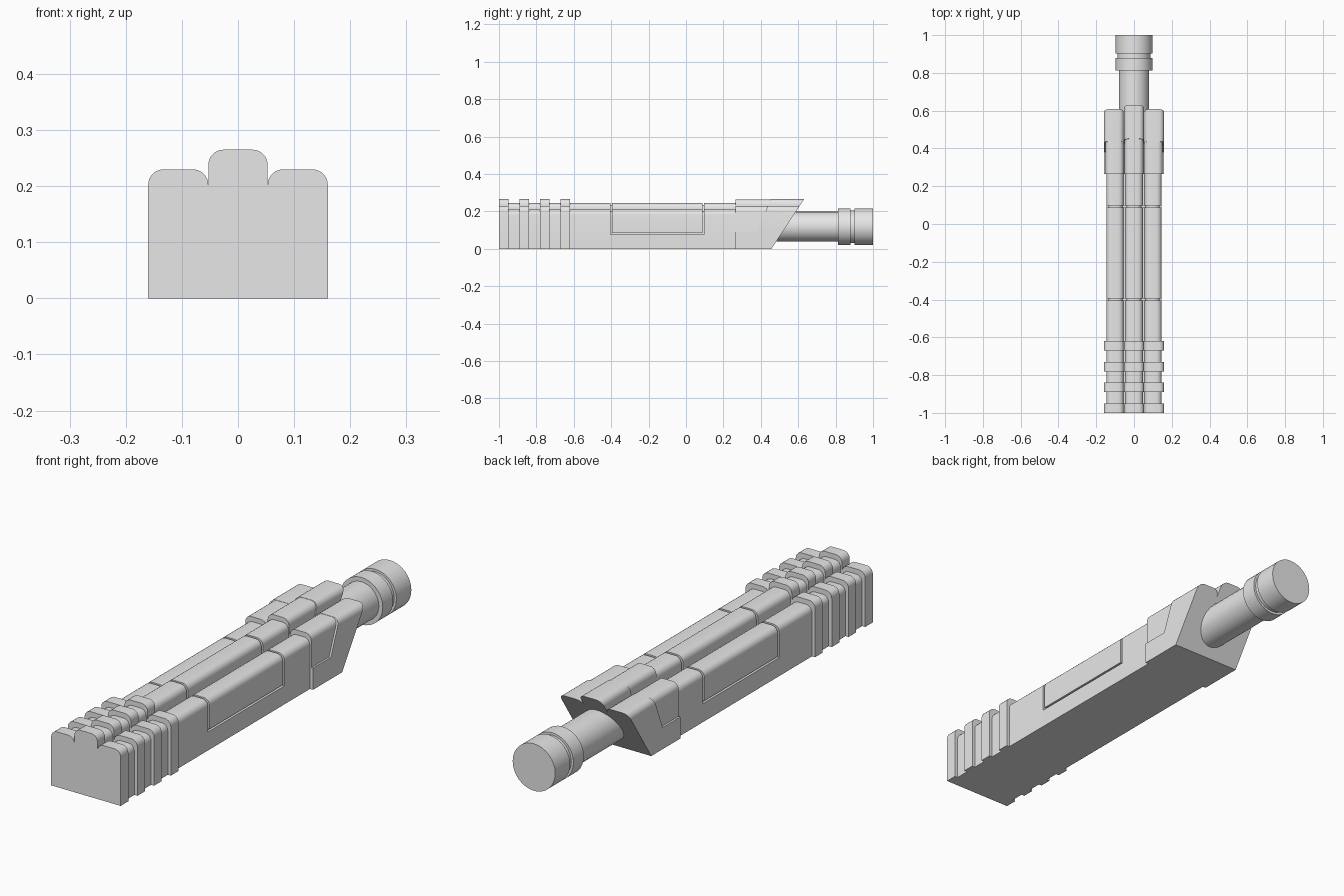
import bpy, bmesh, math

if "Cube" in bpy.data.objects:
    bpy.data.objects.remove(bpy.data.objects["Cube"])

grey = bpy.data.materials.new("light grey")
grey.diffuse_color = (0.8, 0.8, 0.8, 1)
grey.use_nodes = True
grey.node_tree.nodes["Principled BSDF"].inputs["Base Color"].default_value = grey.diffuse_color


def finish(bm, name):
    bmesh.ops.recalc_face_normals(bm, faces=bm.faces[:])
    me = bpy.data.meshes.new(name)
    bm.to_mesh(me)
    bm.free()
    me.materials.append(grey)
    ob = bpy.data.objects.new(name, me)
    bpy.context.collection.objects.link(ob)
    bpy.context.view_layer.objects.active = ob
    ob.select_set(True)
    bpy.ops.object.shade_smooth_by_angle(angle=math.radians(30))
    ob.select_set(False)
    return ob


def arc(cx, cz, r, start, end, n=5):
    """Points on an arc, angles in degrees."""
    return [(cx + r * math.cos(math.radians(start + (end - start) * i / n)),
             cz + r * math.sin(math.radians(start + (end - start) * i / n)))
            for i in range(n + 1)]


def lobes(w=0.16, c=0.053, drop=0.0, z0=0.0, gap=0.0):
    """Cross-section: tall centre lobe between two lower rounded lobes."""
    top, side, floor = 0.265 - drop, 0.23 - drop, 0.2 - drop
    r = 0.027
    half = [(w, z0)]
    half += arc(w - r, side - r, r, 0, 90)
    half += arc(c + gap + r, side - r, r, 90, 180)
    if gap:
        half += [(c + gap, floor), (c, floor)]
    else:
        half += [(c, floor)]
    half += arc(c - r, top - r, r, 0, 90)
    return half + [(-x, z) for x, z in reversed(half)]


def block(w, z0, z1):
    return [(w, z0), (w, z1), (-w, z1), (-w, z0)]


def loft(name, profile, y0, y1, k0=0.0, k1=0.0):
    """Extrude a section along y; k0 and k1 lean the end faces with height."""
    bm = bmesh.new()
    a = [bm.verts.new((x, y0 + k0 * z, z)) for x, z in profile]
    b = [bm.verts.new((x, y1 + k1 * z, z)) for x, z in profile]
    n = len(a)
    bm.faces.new(a)
    bm.faces.new(b[::-1])
    for i in range(n):
        j = (i + 1) % n
        bm.faces.new((a[i], b[i], b[j], a[j]))
    return finish(bm, name)


# Grip ribs at the butt end
for i, (a, b) in enumerate([(-1, -0.95), (-0.89, -0.84), (-0.78, -0.73), (-0.67, -0.62)]):
    loft(f"grip_rib_{i + 1}", lobes(), a, b)

# Main body, with narrow grooves showing the core around the middle panel
body = dict(w=0.146, c=0.047, drop=0.021, gap=0.008)
loft("body_core", lobes(w=0.136, c=0.039, drop=0.031, gap=0.022), -0.41, 0.1)
loft("rear_body", lobes(**body), -0.96, -0.405)
loft("middle_panel", lobes(z0=0.085, **body), -0.395, 0.087)
loft("middle_sill", block(0.146, 0, 0.077), -0.405, 0.097)
loft("front_body", lobes(**body), 0.097, 0.28)

# Slanted muzzle block with a recessed panel
SLANT, FOOT = 0.657, 0.457
loft("muzzle_recess", lobes(w=0.152, c=0.049, drop=0.001, gap=0.005), 0.265, FOOT - 0.005, 0, SLANT)
loft("muzzle_sill", block(0.16, 0, 0.09), 0.265, FOOT, 0, SLANT)
loft("muzzle_cap", lobes(z0=0.09), 0.346, FOOT, 0.4, SLANT)

# Round barrel with two collars, revolved about the y axis
SEG, CZ = 32, 0.118
outline = [(0.08, 0.4), (0.08, 0.812), (0.098, 0.812), (0.098, 0.88), (0.088, 0.88),
           (0.088, 0.902), (0.098, 0.902), (0.098, 1.0)]
bm = bmesh.new()
rings = [[bm.verts.new((r * math.cos(t * math.tau / SEG), y, CZ + r * math.sin(t * math.tau / SEG)))
          for t in range(SEG)] for r, y in outline]
for p, q in zip(rings, rings[1:]):
    for i in range(SEG):
        j = (i + 1) % SEG
        bm.faces.new((p[i], p[j], q[j], q[i]))
bm.faces.new(rings[0])
bm.faces.new(rings[-1])
finish(bm, "barrel")
